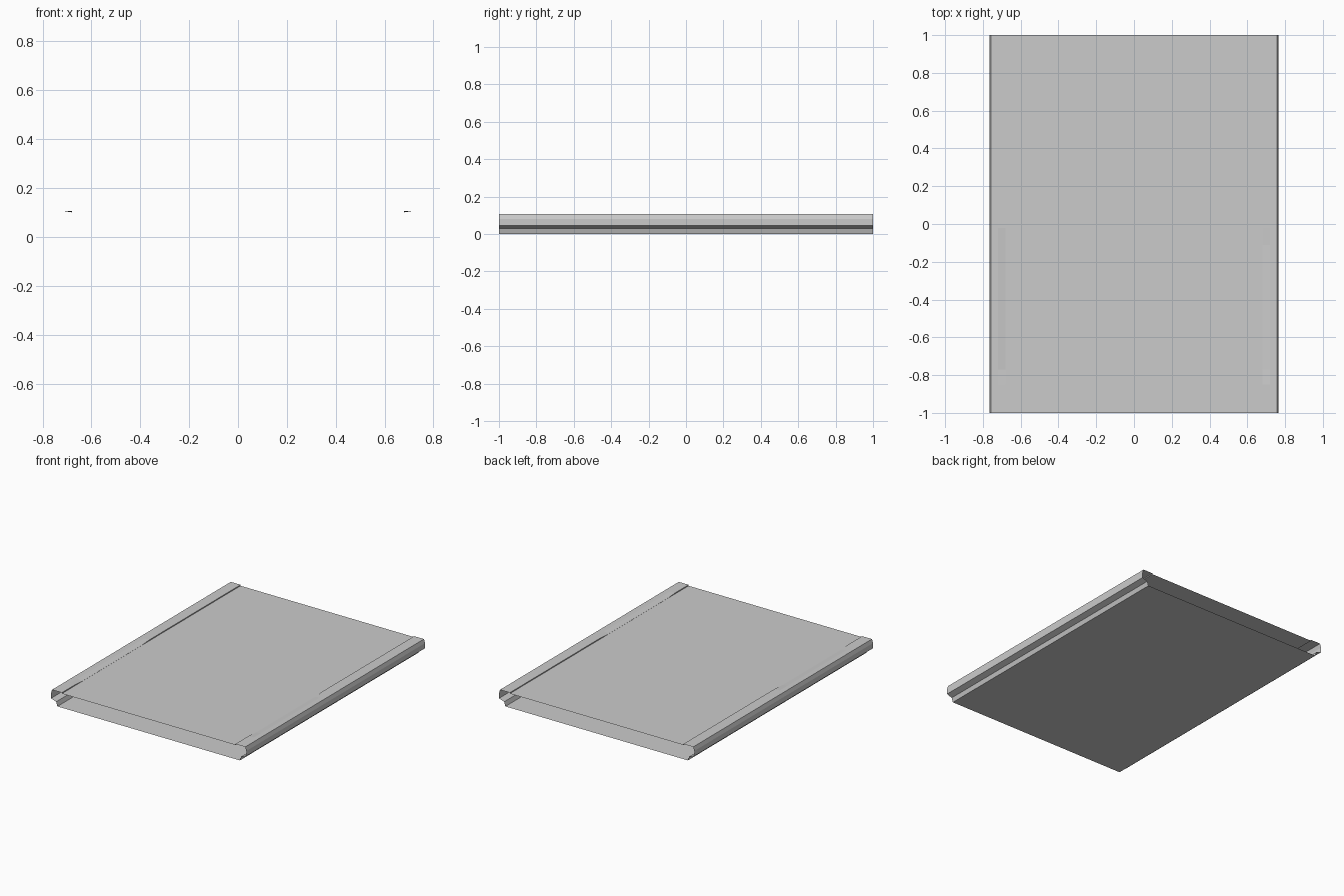
import bpy
import bmesh

if "Cube" in bpy.data.objects:
    bpy.data.objects.remove(bpy.data.objects["Cube"])

# Right half of the cross-section (x, z), from floor edge up to the top panel
HALF = [(0.715, 0.0), (0.725, 0.03), (0.765, 0.044), (0.765, 0.08),
        (0.757, 0.107), (0.72, 0.107), (0.68, 0.107), (0.68, 0.1)]
LIP = 6           # index of the rail's inner top corner
LOW = 0.1008      # lip height where it is pressed down to the panel

# Stations along y, with the height of the rail's inner lip
STATIONS = [(-1.0, 0.107), (-0.85, 0.107), (-0.77, LOW),
            (-0.11, LOW), (-0.02, 0.107), (1.0, 0.107)]


def ring(bm, y, lip_z):
    half = [(x, lip_z if i == LIP else z) for i, (x, z) in enumerate(HALF)]
    loop = half + [(-x, z) for x, z in reversed(half)]
    return [bm.verts.new((x, y, z)) for x, z in loop]


# Open-ended hollow panel: closed cross-section lofted along y
bm = bmesh.new()
rings = [ring(bm, y, z) for y, z in STATIONS]
for a, b in zip(rings, rings[1:]):
    n = len(a)
    for i in range(n):
        j = (i + 1) % n
        bm.faces.new((a[i], a[j], b[j], b[i]))
bmesh.ops.recalc_face_normals(bm, faces=bm.faces)

# Make sure the floor faces downwards
floor = min(bm.faces, key=lambda f: f.calc_center_median().z)
if floor.normal.z > 0:
    bmesh.ops.reverse_faces(bm, faces=bm.faces)

mesh = bpy.data.meshes.new("hollow_panel")
bm.to_mesh(mesh)
bm.free()
panel = bpy.data.objects.new("hollow_panel", mesh)
bpy.context.collection.objects.link(panel)
